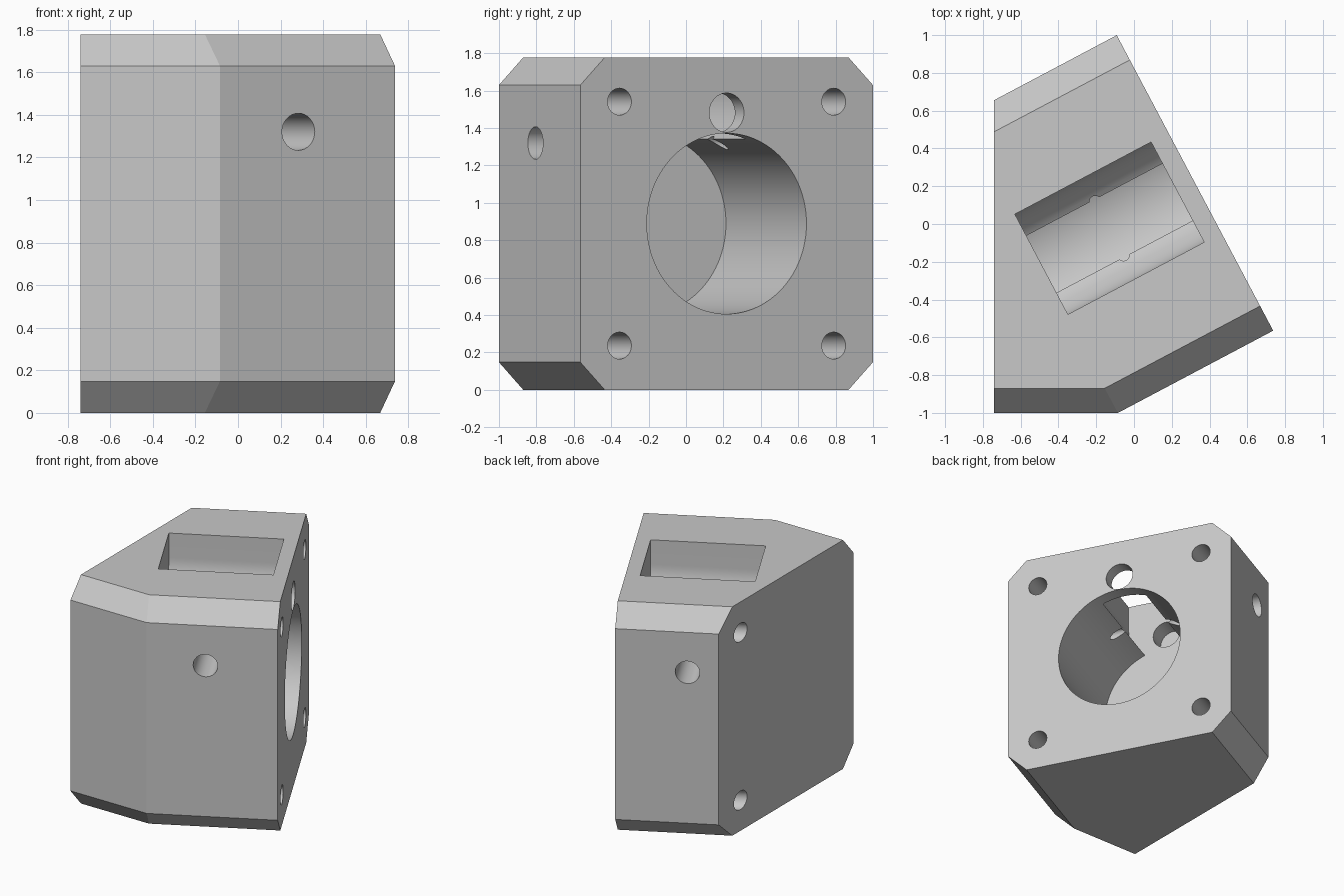
import bpy, bmesh
from math import radians, sin, cos, pi, acos
from mathutils import Matrix, Vector

if "Cube" in bpy.data.objects:
    bpy.data.objects.remove(bpy.data.objects["Cube"])

# Work in a frame turned with the angled face (x = outward normal), turned back at the end
ANGLE = radians(27.9)
TURN = Matrix.Rotation(ANGLE, 4, 'Z')
BACK = TURN.inverted()
H = 1.778            # height
FACE = 0.387         # angled face
MID = 0.041          # sideways centre of the angled face
HALF = 0.885         # half its width
CH = 0.148           # chamfer
AXIS = H / 2         # height of the main bore
END = -0.533         # inner end of bore and pocket

grey = bpy.data.materials.new("plain_grey")
grey.use_nodes = True
grey.diffuse_color = (0.58, 0.58, 0.58, 1)
grey.node_tree.nodes["Principled BSDF"].inputs["Base Color"].default_value = (0.58, 0.58, 0.58, 1)


def make(name, bm):
    bmesh.ops.recalc_face_normals(bm, faces=bm.faces)
    mesh = bpy.data.meshes.new(name)
    bm.to_mesh(mesh)
    bm.free()
    mesh.materials.append(grey)
    obj = bpy.data.objects.new(name, mesh)
    bpy.context.collection.objects.link(obj)
    return obj


def cylinder(name, axis, centre, radius, start, stop, sides=48):
    """Round cutter along x or y from start to stop; centre gives the other two coordinates."""
    bm = bmesh.new()
    bmesh.ops.create_cone(bm, cap_ends=True, segments=sides, radius1=radius,
                          radius2=radius, depth=abs(stop - start))
    m = (start + stop) / 2
    if axis == 'X':
        place = Matrix.Translation((m, *centre)) @ Matrix.Rotation(pi / 2, 4, 'Y')
    else:
        place = Matrix.Translation((centre[0], m, centre[1])) @ Matrix.Rotation(pi / 2, 4, 'X')
    bmesh.ops.transform(bm, matrix=place, verts=bm.verts)
    return make(name, bm)


# Body: a block trimmed by planes
bm = bmesh.new()
bmesh.ops.create_cube(bm, size=6)


def trim(point, normal):
    geom = bm.verts[:] + bm.edges[:] + bm.faces[:]
    cut = bmesh.ops.bisect_plane(bm, geom=geom, plane_co=point, plane_no=normal,
                                 clear_outer=True)["geom_cut"]
    bmesh.ops.edgeloop_fill(bm, edges=[e for e in cut if isinstance(e, bmesh.types.BMEdge)])


trim((0, 0, H), (0, 0, 1))
trim((0, 0, 0), (0, 0, -1))
trim((FACE, 0, 0), (1, 0, 0))
trim(BACK @ Vector((-0.74, 0, 0)), BACK @ Vector((-1, 0, 0)))
trim(BACK @ Vector((0, -1, 0)), BACK @ Vector((0, -1, 0)))
for side in (-1, 1):
    trim((0, MID + side * HALF, 0), (0, side, 0))
for z, up in ((H - CH, 1), (CH, -1)):
    for side in (-1, 1):
        trim((0, MID + side * HALF, z), (0, side, up))
    trim(BACK @ Vector((0, -1, z)), BACK @ Vector((0, -CH, up * 0.13)))
body = make("angled_block", bm)

# Main bore and the round hole above it
cutters = [cylinder("bore", 'X', (MID, AXIS), 0.483, END, 0.6, 96),
           cylinder("upper_hole", 'X', (MID, 1.482), 0.105, -0.68, 0.6)]

# Top pocket with a rounded floor opening into the bore
bm = bmesh.new()
R, LIFT, N = 0.3, 1.587, 40
profile = [(MID - R, 2)]
profile += [(MID - R * cos(pi * i / N), LIFT - R * sin(pi * i / N)) for i in range(N + 1)]
profile += [(MID + R, 2)]
face = bm.faces.new([bm.verts.new((END, y, z)) for y, z in profile])
ext = bmesh.ops.extrude_face_region(bm, geom=[face])["geom"]
bmesh.ops.translate(bm, vec=(0.283 - END, 0, 0),
                    verts=[g for g in ext if isinstance(g, bmesh.types.BMVert)])
cutters.append(make("top_pocket", bm))

# Corner bolt holes and stepped side holes
for side in (-1, 1):
    for up in (-1, 1):
        cutters.append(cylinder("bolt_hole", 'X', (MID + side * 0.648, AXIS + up * 0.652),
                                0.072, -0.72, 0.6, 32))
    cutters.append(cylinder("side_hole", 'Y', (-0.126, 1.32), 0.087,
                            MID + side * 0.43, MID + side * 1.1, 32))
    cutters.append(cylinder("side_hole_tip", 'Y', (-0.126, 1.32), 0.036,
                            MID + side * 0.15, MID + side * 0.5, 24))

# Cut everything out, then turn the block into place
bpy.context.view_layer.objects.active = body
for cutter in cutters:
    mod = body.modifiers.new(cutter.name, 'BOOLEAN')
    mod.operation = 'DIFFERENCE'
    mod.solver = 'EXACT'
    mod.object = cutter
    bpy.ops.object.modifier_apply(modifier=mod.name)
    bpy.data.objects.remove(cutter)
body.data.transform(TURN)

bpy.ops.object.select_all(action='DESELECT')
body.select_set(True)
bpy.ops.object.shade_smooth_by_angle(angle=radians(20))
